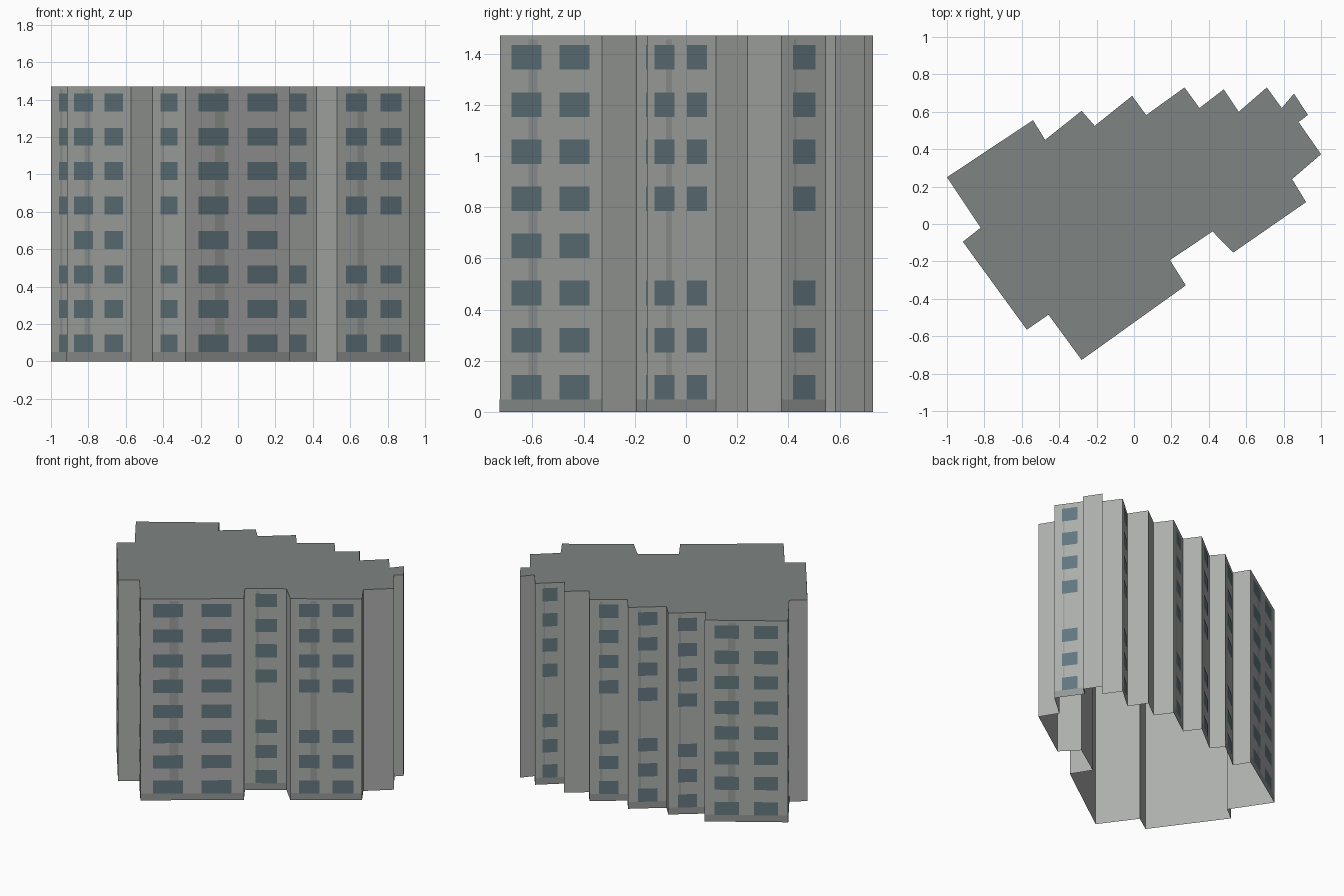
import bpy, bmesh
from mathutils import Vector

if "Cube" in bpy.data.objects:
    bpy.data.objects.remove(bpy.data.objects["Cube"])

H = 1.47
ROWS = [0.097 + 0.184 * i for i in range(8)]   # storey window centres
WIN_H = 0.096

# Footprint, counter-clockwise from the left corner
PLAN = [(-1, .25), (-.82, -.02), (-.915, -.095), (-.573, -.565), (-.457, -.485),
        (-.28, -.727), (.277, -.328), (.192, -.193), (.42, -.04), (.53, -.153),
        (.92, .117), (.845, .24), (1, .373), (.88, .545), (.93, .583),
        (.855, .697), (.79, .62), (.71, .73), (.56, .60), (.48, .72),
        (.35, .62), (.27, .73), (.065, .582), (-.01, .685), (-.21, .525),
        (-.28, .605), (-.475, .45), (-.54, .555)]

# Wall index -> has full eight rows; double-bay and single-bay facades
DOUBLE = {2: True, 5: True, 9: False, 27: True}
SINGLE = {i: False for i in (0, 4, 7, 12, 17, 21, 23, 25)}
BAYS = {"double": [(.12, .41), (.59, .88)], "single": [(.255, .765)]}


def material(name, rgb):
    m = bpy.data.materials.new(name)
    m.diffuse_color = (*rgb, 1)
    m.use_nodes = True
    m.node_tree.nodes["Principled BSDF"].inputs["Base Color"].default_value = m.diffuse_color
    return m


WALL = material("wall_grey", (.41, .425, .41))
ROOF = material("roof_grey", (.21, .235, .23))
GLASS = material("window_glass", (.125, .185, .21))
STRIP = material("pipe_grey", (.32, .335, .325))
BASE = material("base_grey", (.29, .31, .30))


def finish(name, bm, mats):
    me = bpy.data.meshes.new(name)
    bm.to_mesh(me)
    bm.free()
    for m in mats:
        me.materials.append(m)
    ob = bpy.data.objects.new(name, me)
    bpy.context.collection.objects.link(ob)
    return ob


def panel(bm, wall, t0, t1, z0, z1, off):
    """Flat rectangle just in front of a wall, between fractions t0 and t1."""
    a, b = Vector(PLAN[wall]), Vector(PLAN[(wall + 1) % len(PLAN)])
    d = b - a
    n = Vector((d.y, -d.x)).normalized() * off
    p, q = a + d * t0 + n, a + d * t1 + n
    bm.faces.new([bm.verts.new((v.x, v.y, z)) for v, z in
                  ((p, z0), (q, z0), (q, z1), (p, z1))])


# Tower body: walls and darker roof, hollow and open underneath
bm = bmesh.new()
low = [bm.verts.new((x, y, 0)) for x, y in PLAN]
top = [bm.verts.new((x, y, H)) for x, y in PLAN]
for i in range(len(PLAN)):
    j = (i + 1) % len(PLAN)
    bm.faces.new((low[i], low[j], top[j], top[i]))
bm.faces.new(top).material_index = 1
finish("tower_body", bm, [WALL, ROOF])

# Facade details: windows, vertical strips and base bands
windows, strips, bands = bmesh.new(), bmesh.new(), bmesh.new()
for kind, walls in (("double", DOUBLE), ("single", SINGLE)):
    for wall, full in walls.items():
        for r, z in enumerate(ROWS):
            if r == 3 and not full:
                continue
            for t0, t1 in BAYS[kind]:
                panel(windows, wall, t0, t1, z - WIN_H / 2, z + WIN_H / 2, .002)
        w = .09 if kind == "double" else .06
        panel(strips, wall, .28, .28 + w, .05, 1.455, .001)
        panel(bands, wall, 0, 1, 0, .05, .001)
finish("windows", windows, [GLASS])
finish("wall_strips", strips, [STRIP])
finish("base_bands", bands, [BASE])
